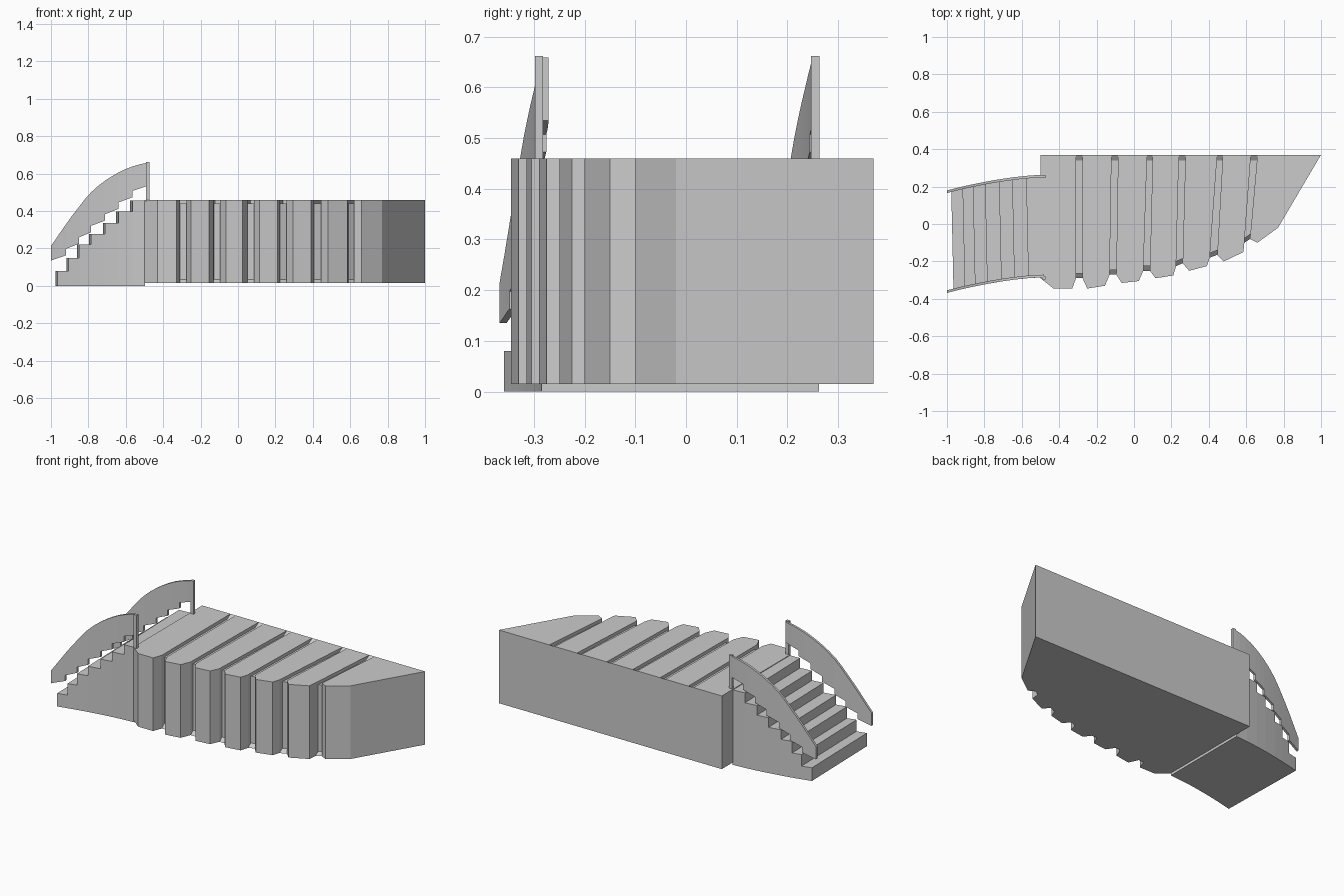
import bpy
import bmesh

if "Cube" in bpy.data.objects:
    bpy.data.objects.remove(bpy.data.objects["Cube"])

grey = bpy.data.materials.new("plain grey")
grey.use_nodes = True
grey.diffuse_color = (0.6, 0.6, 0.6, 1)
grey.node_tree.nodes["Principled BSDF"].inputs["Base Color"].default_value = (0.6, 0.6, 0.6, 1)


def loft(bm, rings):
    """Skin a list of equal-length point rings and cap both ends."""
    loops = [[bm.verts.new(p) for p in ring] for ring in rings]
    n = len(loops[0])
    for a, b in zip(loops, loops[1:]):
        for i in range(n):
            j = (i + 1) % n
            bm.faces.new((a[i], a[j], b[j], b[i]))
    bm.faces.new(loops[0][::-1])
    bm.faces.new(loops[-1])


def finish(bm, name, merge=False):
    if merge:
        bmesh.ops.remove_doubles(bm, verts=bm.verts, dist=0.0005)
    bmesh.ops.recalc_face_normals(bm, faces=bm.faces)
    mesh = bpy.data.meshes.new(name)
    bm.to_mesh(mesh)
    bm.free()
    mesh.materials.append(grey)
    obj = bpy.data.objects.new(name, mesh)
    bpy.context.collection.objects.link(obj)
    return obj


# Platform dimensions and grooves: (front left, front right, back left, back right)
LOW, HIGH, BACK = 0.015, 0.46, 0.37
grooves = [
    ((-0.31, -0.29), (-0.275, -0.29), -0.31, -0.275),
    ((-0.13, -0.27), (-0.095, -0.27), -0.12, -0.085),
    ((0.05, -0.25), (0.085, -0.25), 0.07, 0.10),
    ((0.225, -0.225), (0.26, -0.21), 0.24, 0.275),
    ((0.405, -0.18), (0.445, -0.165), 0.445, 0.475),
    ((0.59, -0.10), (0.62, -0.08), 0.625, 0.66),
]
# Outer corners of each block's front
noses = [
    ((-0.43, -0.345), (-0.33, -0.345)),
    ((-0.25, -0.345), (-0.155, -0.33)),
    ((-0.065, -0.315), (0.025, -0.305)),
    ((0.115, -0.29), (0.21, -0.275)),
    ((0.295, -0.25), (0.39, -0.225)),
    ((0.48, -0.20), (0.585, -0.15)),
    ((0.66, -0.10), (0.77, -0.02)),
]

# Platform blocks
bm = bmesh.new()
start = [(-0.5, BACK), (-0.5, -0.29)]
for k, nose in enumerate(noses):
    outline = start + list(nose)
    if k < len(grooves):
        fl, fr, bl, br = grooves[k]
        outline += [fl, (bl, BACK)]
        start = [(br, BACK), fr]
    else:
        outline.append((1.0, BACK))
    loft(bm, [[(x, y, z) for x, y in outline] for z in (LOW, HIGH)])
finish(bm, "platform_blocks")

# Recessed strips between the blocks, with sloped ends
bm = bmesh.new()
for fl, fr, bl, br in grooves:
    rings = []
    for (xf, yf), xb in ((fl, bl), (fr, br)):
        profile = [(yf, LOW), (yf + 0.025, LOW + 0.02), (yf + 0.025, HIGH - 0.02),
                   (BACK - 0.03, HIGH - 0.02), (BACK, HIGH), (BACK, LOW)]
        rings.append([(xf + (xb - xf) * (y - yf) / (BACK - yf), y, z) for y, z in profile])
    loft(bm, rings)
finish(bm, "groove_strips")


def bend(x):
    """Sideways sweep of the staircase along its length."""
    return 0.083 * max(0, (-0.48 - x) / 0.52) ** 1.6


def front_y(x):
    return -0.285 - bend(x)


def back_y(x):
    return 0.263 - bend(x)


# Staircase
edges = [-0.965, -0.905, -0.85, -0.785, -0.71, -0.64, -0.565, -0.497]
treads = [0.08, 0.15, 0.22, 0.278, 0.337, 0.396, 0.456]
bm = bmesh.new()
rings = []
for i, z in enumerate(treads):
    for x in edges[i:i + 2]:
        xb = x - (0.012 if x < -0.5 else 0)
        f, b = front_y(x), back_y(xb)
        rings.append([(x, f, 0), (x, f, z), (xb, b, z), (xb, b, 0)])
loft(bm, rings)
finish(bm, "staircase", merge=True)

# Curved side rails with stepped undersides
arch = [(-1.0, 0.213), (-0.9, 0.358), (-0.8, 0.487), (-0.73, 0.55),
        (-0.66, 0.595), (-0.6, 0.625), (-0.54, 0.647), (-0.475, 0.66)]


def arch_z(x):
    for (x0, z0), (x1, z1) in zip(arch, arch[1:]):
        if x <= x1:
            return z0 + (z1 - z0) * (x - x0) / (x1 - x0)
    return arch[-1][1]


rail_edges = [-1.0, -0.92] + edges[2:7] + [-0.48]
for name, side, inward in (("front_rail", front_y, 0.014), ("back_rail", back_y, -0.014)):
    bm = bmesh.new()
    rings = []
    for i, (x0, x1) in enumerate(zip(rail_edges, rail_edges[1:])):
        for t in (0, 0.5, 1):
            x = x0 + (x1 - x0) * t
            low, top, y = 0.135 + 0.062 * i + 0.028 * t, arch_z(x), side(x)
            rings.append([(x, y, low), (x, y, top), (x, y + inward, top), (x, y + inward, low)])
    loft(bm, rings)
    finish(bm, name, merge=True)

# Rail end posts
for name, y in (("front_post", -0.29), ("back_post", 0.255)):
    bm = bmesh.new()
    loft(bm, [[(x, y + d, z) for x, d in ((-0.493, -0.008), (-0.473, -0.008),
                                         (-0.473, 0.008), (-0.493, 0.008))]
              for z in (0.45, 0.662)])
    finish(bm, name)
